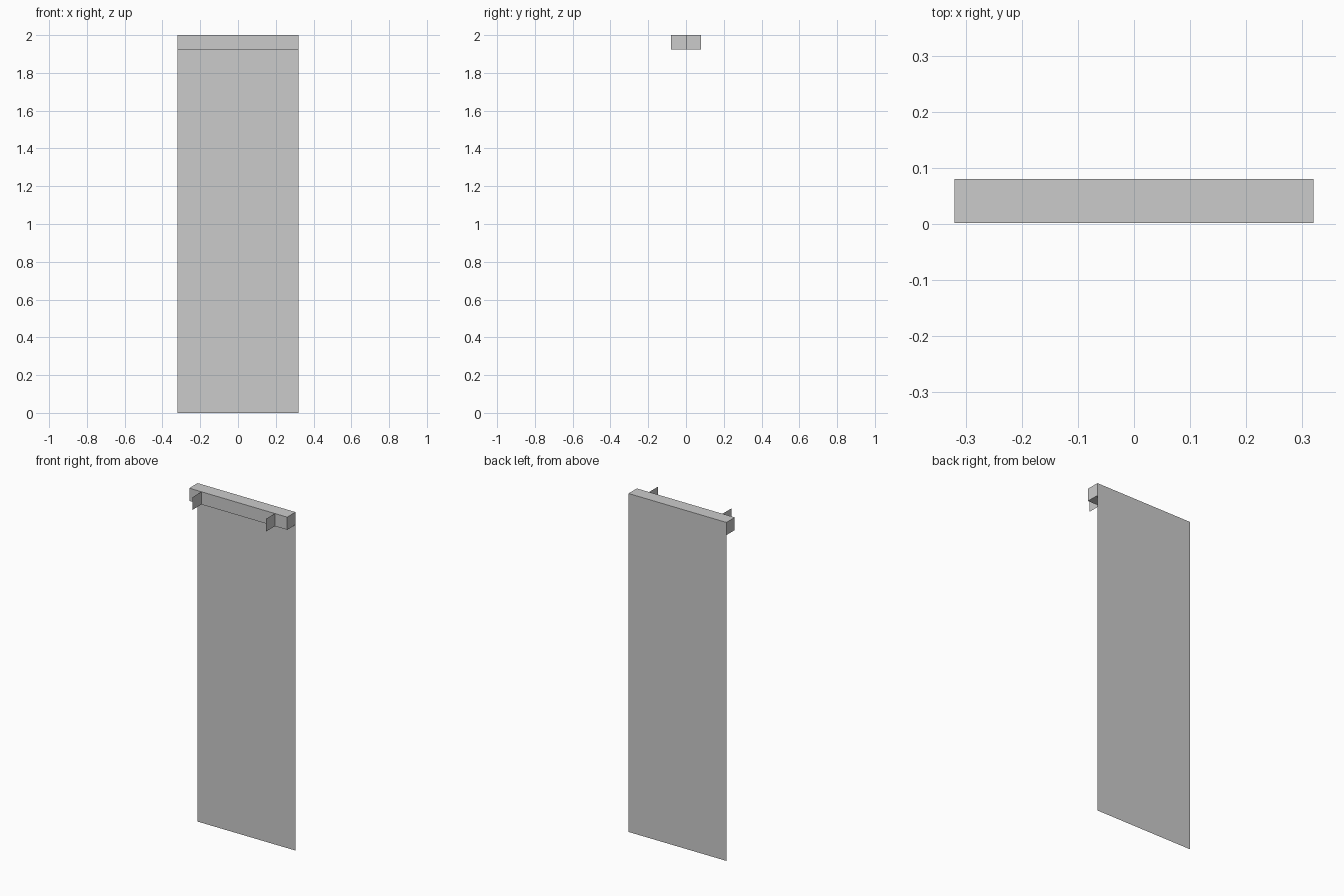
import bpy, bmesh

if "Cube" in bpy.data.objects:
    bpy.data.objects.remove(bpy.data.objects["Cube"])

HALF_W, TOP, BOX_Z = 0.32, 2.0, 1.925
FRONT, JOIN, BACK = -0.08, 0.002, 0.08


def mesh_object(name, bm):
    mesh = bpy.data.meshes.new(name)
    bm.to_mesh(mesh)
    bm.free()
    obj = bpy.data.objects.new(name, mesh)
    bpy.context.collection.objects.link(obj)
    return obj


def sheet(name, corners):
    bm = bmesh.new()
    bm.faces.new([bm.verts.new(c) for c in corners])
    return mesh_object(name, bm)


# Thin hanging panel, flush with the back of the head box
sheet("hanging_panel", [(-HALF_W, BACK, 0), (HALF_W, BACK, 0),
                        (HALF_W, BACK, TOP), (-HALF_W, BACK, TOP)])

# Head box, open at the back where the panel closes it
bm = bmesh.new()
bmesh.ops.create_cube(bm, size=1)
bmesh.ops.scale(bm, vec=(2 * HALF_W, BACK - JOIN, TOP - BOX_Z), verts=bm.verts)
bmesh.ops.translate(bm, vec=(0, (BACK + JOIN) / 2, (TOP + BOX_Z) / 2), verts=bm.verts)
bm.normal_update()
bmesh.ops.delete(bm, geom=[f for f in bm.faces if f.normal.y > 0.9], context='FACES_ONLY')
mesh_object("head_box", bm)

# Pair of flat mounting brackets on the front
for side, x in (("left", -0.24), ("right", 0.24)):
    sheet(side + "_bracket", [(x, FRONT, BOX_Z), (x, JOIN, BOX_Z),
                              (x, JOIN, TOP), (x, FRONT, TOP)])
